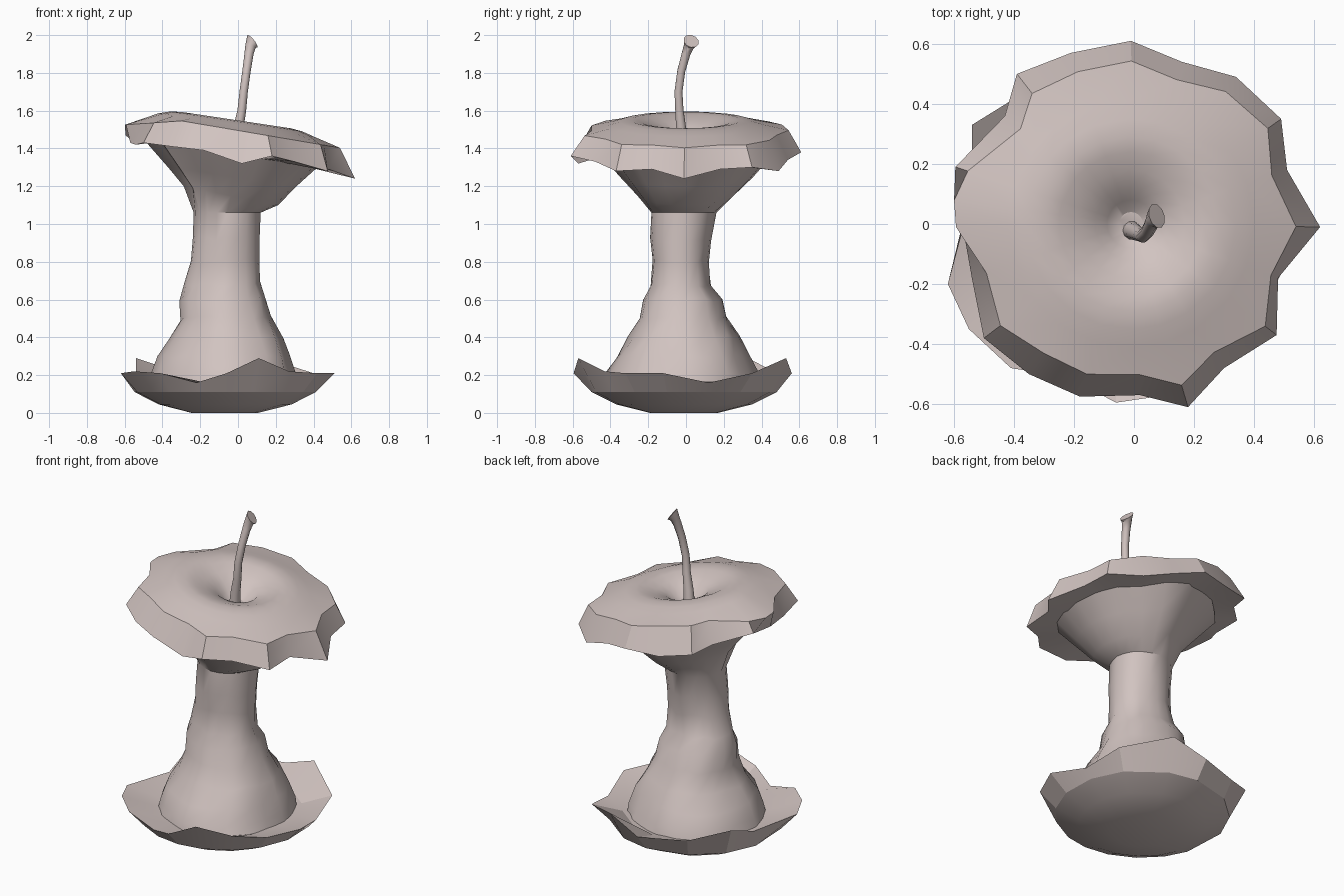
import bpy, math, random
from mathutils import Vector

random.seed(4)
mat = bpy.data.materials.new("pale pinkish grey")
mat.diffuse_color = (0.64, 0.55, 0.53, 1)


def loft(name, rings, angle, cap_start=True, cap_end=True):
    """Skin a list of equal-length vertex rings."""
    n = len(rings[0])
    verts = [tuple(v) for r in rings for v in r]
    faces = []
    for k in range(len(rings) - 1):
        for i in range(n):
            j = (i + 1) % n
            faces.append((k * n + i, k * n + j, (k + 1) * n + j, (k + 1) * n + i))
    if cap_start:
        faces.append(tuple(reversed(range(n))))
    if cap_end:
        faces.append(tuple(range((len(rings) - 1) * n, len(rings) * n)))
    me = bpy.data.meshes.new(name)
    me.from_pydata(verts, [], faces)
    me.materials.append(mat)
    ob = bpy.data.objects.new(name, me)
    bpy.context.collection.objects.link(ob)
    bpy.ops.object.select_all(action='DESELECT')
    ob.select_set(True)
    bpy.context.view_layer.objects.active = ob
    bpy.ops.object.mode_set(mode='EDIT')
    bpy.ops.mesh.select_all(action='SELECT')
    bpy.ops.mesh.normals_make_consistent(inside=False)
    bpy.ops.object.mode_set(mode='OBJECT')
    bpy.ops.object.shade_smooth_by_angle(angle=math.radians(angle))
    return ob


# --- top cap: jagged outline (x, y, lower z, crease scale) ---
edge = [
    (0.62, -0.01, 1.24, .87), (0.51, 0.18, 1.29, .90), (0.49, 0.35, 1.30, .91),
    (0.34, 0.49, 1.28, .90), (0.16, 0.54, 1.34, .89), (-0.01, 0.61, 1.38, .89),
    (-0.21, 0.57, 1.37, .89), (-0.39, 0.50, 1.40, .87), (-0.43, 0.36, 1.42, .88),
    (-0.595, 0.19, 1.47, .93), (-0.54, 0.07, 1.42, 1.11), (-0.57, -0.01, 1.43, 1.04),
    (-0.54, -0.18, 1.42, .91), (-0.50, -0.38, 1.43, .89),
    (-0.35, -0.50, 1.41, .86), (-0.18, -0.575, 1.39, .87), (0.02, -0.57, 1.32, .88),
    (0.18, -0.61, 1.36, .88), (0.30, -0.48, 1.33, .89), (0.475, -0.37, 1.28, .92),
    (0.48, -0.18, 1.29, .95)]


def cap_ring(radius, z):
    out = []
    for x, y, _, _ in edge:
        d = Vector((x, y)).normalized() * radius
        out.append((d.x - 0.01, d.y, z - 0.15 * d.x))
    return out


def crease_z(x):
    return 1.495 - 0.17 * x - 0.24 * max(0, -x - 0.3)


outer = [(x, y, z) for x, y, z, s in edge]
crease = [(x * s, y * s, crease_z(x * s)) for x, y, z, s in edge]
under = [(x * 0.72 - 0.02, y * 0.72, 1.37 - 0.12 * x) for x, y, z, s in edge]
top = [cap_ring(r, z) for r, z in
       [(0.41, 1.525), (0.35, 1.543), (0.29, 1.55), (0.24, 1.543), (0.18, 1.52),
        (0.12, 1.495), (0.08, 1.455), (0.04, 1.43)]]
loft("top_cap", [under, outer, crease] + top, 30)

# --- eaten core column: z, x range, y range ---
core = [
    (0.13, -0.48, 0.34, -0.42, 0.40), (0.21, -0.46, 0.31, -0.40, 0.38),
    (0.30, -0.42, 0.285, -0.35, 0.33), (0.40, -0.36, 0.24, -0.29, 0.28),
    (0.50, -0.31, 0.18, -0.24, 0.22), (0.60, -0.315, 0.15, -0.22, 0.19),
    (0.68, -0.28, 0.125, -0.18, 0.13), (0.80, -0.25, 0.115, -0.175, 0.12),
    (0.92, -0.24, 0.115, -0.185, 0.135), (1.06, -0.235, 0.12, -0.18, 0.16),
    (1.15, -0.28, 0.205, -0.25, 0.24), (1.25, -0.36, 0.30, -0.34, 0.34),
    (1.38, -0.47, 0.44, -0.45, 0.45)]
N = 20
low_bite = [1 + random.uniform(-.05, .05) for _ in range(N)]
high_bite = [1 + random.choice([-.08, -.03, .03, .05]) for _ in range(N)]
rings = []
for z, x0, x1, y0, y1 in core:
    ring = []
    for i in range(N):
        a = math.tau * i / N
        amp = high_bite[i] if z > 1.1 else low_bite[i] + random.uniform(-.03, .03)
        if 0.7 < z < 1.1:
            amp = 1 + (amp - 1) * 0.5
        tilt = 0.05 * math.cos(a) if z > 1.1 else random.uniform(-.015, .015) * (0.25 < z < 1)
        ring.append(((x0 + x1) / 2 + (x1 - x0) / 2 * amp * math.cos(a),
                     (y0 + y1) / 2 + (y1 - y0) / 2 * amp * math.sin(a), z - tilt))
    rings.append(ring)
loft("core", rings, 38)

# --- bottom bowl of skin with jagged rim ---
rim = [
    (0.51, -0.12, .21), (0.45, 0.12, .16), (0.40, 0.35, .21), (0.15, 0.53, .29),
    (-0.06, 0.56, .21), (-0.33, 0.46, .22), (-0.54, 0.33, .29), (-0.54, 0.1, .20),
    (-0.62, -0.20, .21), (-0.55, -0.35, .22), (-0.41, -0.48, .21), (-0.22, -0.51, .16),
    (-0.06, -0.595, .21), (0.11, -0.57, .29), (0.27, -0.43, .22), (0.42, -0.32, .21)]


def bowl_ring(radius, z):
    out = []
    for x, y, _ in rim:
        d = Vector((x + 0.07, y + 0.01)).normalized() * radius
        out.append((d.x - 0.07, d.y - 0.01, z))
    return out


loft("bottom_bowl", [bowl_ring(0.18, 0), bowl_ring(0.36, 0.045), bowl_ring(0.49, 0.11),
                     rim, bowl_ring(0.42, 0.165), bowl_ring(0.30, 0.15)], 18)

# --- stem: tube along a bent path, flared at the tip ---
path = [(-0.01, -0.02, 1.40, .032), (0.0, -0.025, 1.50, .028), (0.02, -0.035, 1.60, .023),
        (0.03, -0.04, 1.70, .022), (0.045, -0.025, 1.81, .022), (0.058, 0.0, 1.90, .024),
        (0.066, 0.015, 1.94, .028), (0.076, 0.027, 1.968, .042)]
rings = []
for k, (x, y, z, r) in enumerate(path):
    a = Vector(path[max(k - 1, 0)][:3])
    b = Vector(path[min(k + 1, len(path) - 1)][:3])
    t = (b - a).normalized()
    if k == len(path) - 1:
        t = Vector((0.75, 0.25, 0.6)).normalized()
    u = Vector((0, 1, 0)).cross(t).normalized()
    v = t.cross(u)
    rings.append([Vector((x, y, z)) + r * (math.cos(math.tau * i / 10) * u
                  + math.sin(math.tau * i / 10) * v) for i in range(10)])
loft("stem", rings, 40)
